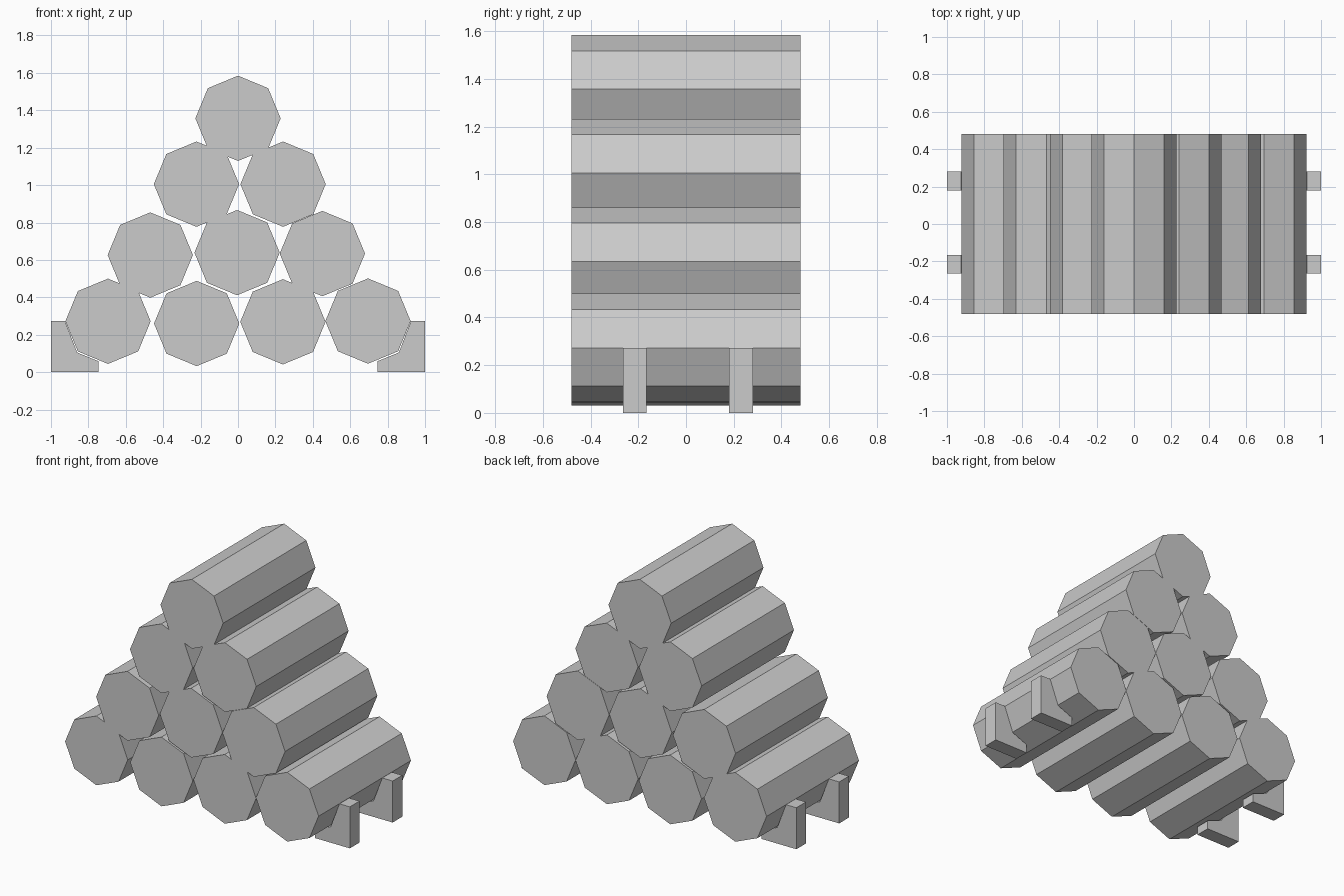
import bpy, math

cube = bpy.data.objects.get("Cube")
if cube:
    bpy.data.objects.remove(cube, do_unlink=True)

RADIUS, SIDES, HALF_LENGTH = 0.228, 8, 0.48

grey = bpy.data.materials.new("plain_grey")
grey.use_nodes = True
colour = (0.6, 0.6, 0.6, 1)
grey.diffuse_color = colour
grey.node_tree.nodes["Principled BSDF"].inputs["Base Color"].default_value = colour


def extrude_profile(name, profile, y0, y1):
    """Solid prism from an anticlockwise (x, z) profile, running from y0 to y1."""
    n = len(profile)
    verts = [(x, y, z) for y in (y0, y1) for x, z in profile]
    faces = [tuple(range(n)), tuple(reversed(range(n, 2 * n)))]
    faces += [(i, i + n, (i + 1) % n + n, (i + 1) % n) for i in range(n)]
    mesh = bpy.data.meshes.new(name)
    mesh.from_pydata(verts, [], faces)
    mesh.materials.append(grey)
    obj = bpy.data.objects.new(name, mesh)
    bpy.context.collection.objects.link(obj)
    return obj


# Stacked logs, slightly uneven, bottom row to top
rows = {
    "bottom": [(-0.695, 0.272), (-0.221, 0.26), (0.24, 0.269), (0.695, 0.273)],
    "lower": [(-0.469, 0.626), (-0.005, 0.639), (0.451, 0.634)],
    "upper": [(-0.222, 1.005), (0.241, 1.005)],
    "top": [(0.0, 1.357)],
}
for row, centres in rows.items():
    for i, (cx, cz) in enumerate(centres):
        ring = [(cx + RADIUS * math.cos(math.tau * k / SIDES),
                 cz + RADIUS * math.sin(math.tau * k / SIDES)) for k in range(SIDES)]
        extrude_profile(f"{row}_log_{i + 1}", ring, -HALF_LENGTH, HALF_LENGTH)

# Chocks cradling the outer bottom logs, two per side
chock = [(0.745, 0), (1, 0), (1, 0.273), (0.925, 0.273), (0.86, 0.105), (0.745, 0.058)]
for place, y0 in (("front", -0.265), ("back", 0.18)):
    extrude_profile(f"left_{place}_chock", chock, y0, y0 + 0.1)
    mirrored = [(-x, z) for x, z in reversed(chock)]
    extrude_profile(f"right_{place}_chock", mirrored, y0, y0 + 0.1)
